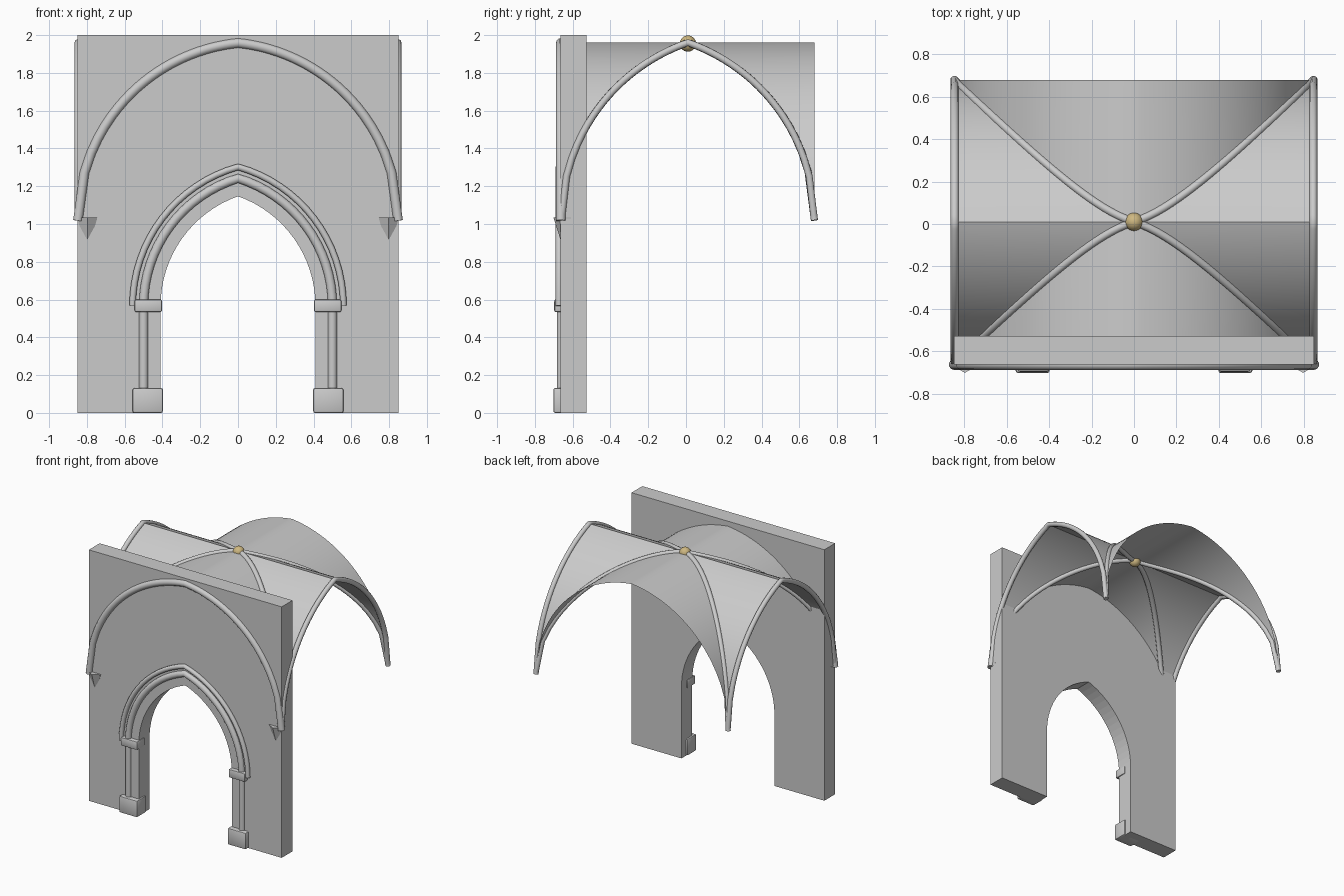
import bpy, bmesh, math
from mathutils import Vector

if "Cube" in bpy.data.objects:
    bpy.data.objects.remove(bpy.data.objects["Cube"])

CY = 0.01                      # vault centre in y
WX, WY = 0.848, 0.67           # vault half spans
SPRING, RISE = 1.02, 0.94
N = 24


def smooth(ob, angle=30):
    bpy.ops.object.select_all(action='DESELECT')
    ob.select_set(True)
    bpy.context.view_layer.objects.active = ob
    bpy.ops.object.shade_smooth_by_angle(angle=math.radians(angle))


def mesh_object(name, bm):
    bmesh.ops.recalc_face_normals(bm, faces=bm.faces)
    me = bpy.data.meshes.new(name)
    bm.to_mesh(me)
    bm.free()
    ob = bpy.data.objects.new(name, me)
    bpy.context.collection.objects.link(ob)
    return ob


def tube(name, pts, r):
    cu = bpy.data.curves.new(name, 'CURVE')
    cu.dimensions = '3D'
    cu.bevel_depth = r
    cu.bevel_resolution = 3
    cu.use_fill_caps = True
    sp = cu.splines.new('POLY')
    sp.points.add(len(pts) - 1)
    for p, co in zip(sp.points, pts):
        p.co = (*co, 1)
    ob = bpy.data.objects.new(name, cu)
    bpy.context.collection.objects.link(ob)
    bpy.ops.object.select_all(action='DESELECT')
    ob.select_set(True)
    bpy.context.view_layer.objects.active = ob
    bpy.ops.object.convert(target='MESH')
    smooth(bpy.context.object, 50)


def block(name, x, y, z, sx, sy, sz):
    bm = bmesh.new()
    bmesh.ops.create_cube(bm, size=1)
    bmesh.ops.scale(bm, vec=(sx, sy, sz), verts=bm.verts)
    bmesh.ops.translate(bm, vec=(x, y, z), verts=bm.verts)
    bmesh.ops.bevel(bm, geom=bm.edges[:], offset=0.01, segments=2,
                    profile=0.5, affect='EDGES')
    smooth(mesh_object(name, bm), 40)


# Pointed doorway arch, concentric for every half width
DOOR_Z, DOOR_C = 0.567, 0.205


def door_arch(w, n=16):
    r = w + DOOR_C
    top = math.acos(DOOR_C / r)
    right = [(r * math.cos(top * i / n) - DOOR_C, DOOR_Z + r * math.sin(top * i / n))
             for i in range(n + 1)]
    right[-1] = (0, right[-1][1])
    return right + [(-x, z) for x, z in right[-2::-1]]


# Wall with pointed opening
bm = bmesh.new()
outline = [(0.85, 0), (0.41, 0)] and \
    [(0.41, 0)] + door_arch(0.41) + [(-0.41, 0), (-0.85, 0), (-0.85, 2), (0.85, 2), (0.85, 0)]
face = bm.faces.new([bm.verts.new((x, -0.664, z)) for x, z in outline])
ext = bmesh.ops.extrude_face_region(bm, geom=[face])
bmesh.ops.translate(bm, vec=(0, 0.136, 0),
                    verts=[v for v in ext['geom'] if isinstance(v, bmesh.types.BMVert)])
mesh_object("wall", bm)

# Doorway mouldings
tube("door_roll", [(x, -0.665, z) for x, z in door_arch(0.5)], 0.025)
tube("door_hood", [(x, -0.672, z) for x, z in door_arch(0.558)], 0.018)

# Shafts, bases, capitals and corbels on both sides
for s, side in ((-1, "left"), (1, "right")):
    tube("shaft_" + side, [(s * 0.5, -0.66, 0.1), (s * 0.5, -0.66, 0.57)], 0.025)
    block("base_" + side, s * 0.478, -0.645, 0.066, 0.16, 0.115, 0.132)
    block("capital_" + side, s * 0.475, -0.645, 0.567, 0.145, 0.105, 0.068)
    bm = bmesh.new()
    ring = [bm.verts.new((s * 0.798 + 0.062 * math.sin(k * math.pi / 3),
                          -0.64 - 0.062 * math.cos(k * math.pi / 3), 1.035)) for k in range(6)]
    tip = bm.verts.new((s * 0.798, -0.64, 0.84))
    bm.faces.new(ring)
    for k in range(6):
        bm.faces.new((ring[k], ring[(k + 1) % 6], tip))
    mesh_object("corbel_" + side, bm)


# Pointed vault profiles: height over a span, and its inverse
def centre(w):
    return (RISE ** 2 - w ** 2) / (2 * w)


def height(u, w):
    c = centre(w)
    return SPRING + math.sqrt(max(0, (w + c) ** 2 - (abs(u) + c) ** 2))


def span(z, w):
    c = centre(w)
    return math.sqrt(max(0, (w + c) ** 2 - (z - SPRING) ** 2)) - c


xs = [WX * i / N for i in range(-N, N + 1)]
ys = [WY * i / N for i in range(-N, N + 1)]

# Vault webs: ruled strips from the groin to each open edge
for s, a, b in ((-1, "front", "left"), (1, "back", "right")):
    for name, us, w, wo, along_x in (("web_" + a, xs, WX, WY, True),
                                     ("web_" + b, ys, WY, WX, False)):
        bm = bmesh.new()
        prev = None
        for u in us:
            z = height(u, w)
            pair = []
            for v in (span(z, wo), wo):
                co = (u, CY + s * v, z) if along_x else (s * v, CY + u, z)
                pair.append(bm.verts.new(co))
            if prev:
                bm.faces.new((prev[0], pair[0], pair[1], prev[1]))
            prev = pair
        bmesh.ops.remove_doubles(bm, verts=bm.verts, dist=1e-5)
        smooth(mesh_object(name, bm))

# Diagonal ribs
for s in (-1, 1):
    pts = []
    for x in xs:
        z = height(x, WX)
        y = math.copysign(span(z, WY), x) * s
        pts.append((x, CY + y, z))
    tube("diagonal_rib", pts, 0.019)

# Front wall rib and the two side ribs
tube("front_rib", [(x, CY - WY - 0.003, height(x, WX) - 0.002) for x in xs], 0.026)
for s in (-1, 1):
    tube("side_rib", [(s * 0.846, CY + y, height(y, WY)) for y in ys], 0.019)

# Gilded boss at the crown
bm = bmesh.new()
bmesh.ops.create_uvsphere(bm, u_segments=24, v_segments=14, radius=0.043)
bmesh.ops.translate(bm, vec=Vector((0, CY, 1.955)), verts=bm.verts)
boss = mesh_object("boss", bm)
smooth(boss, 60)
gold = bpy.data.materials.new("gilding")
gold.diffuse_color = (0.62, 0.48, 0.22, 1)
gold.use_nodes = True
gold.node_tree.nodes["Principled BSDF"].inputs["Base Color"].default_value = gold.diffuse_color
boss.data.materials.append(gold)
